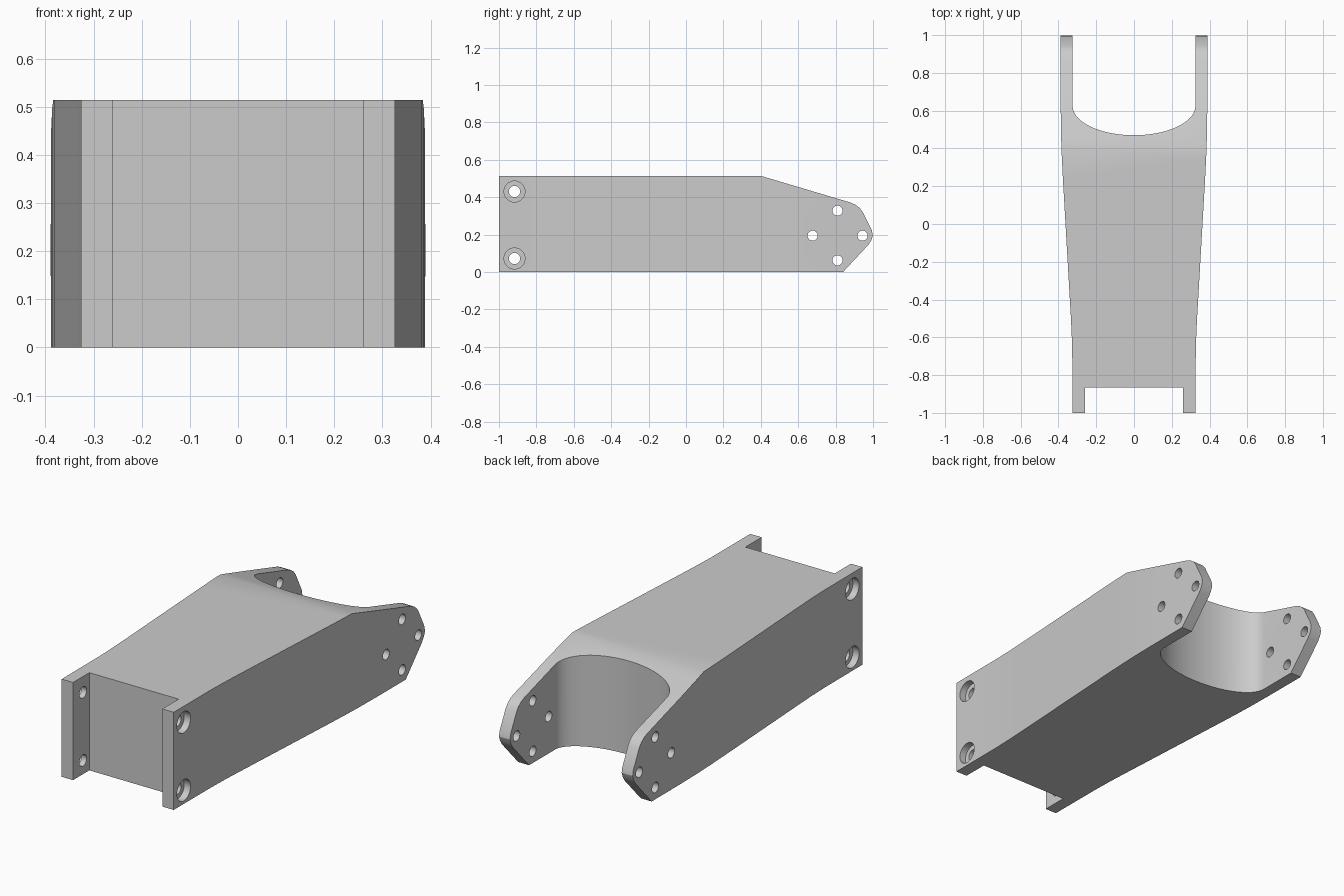
import bpy, bmesh, math
from mathutils import Matrix, Vector

cube = bpy.data.objects.get("Cube")
if cube:
    bpy.data.objects.remove(cube, do_unlink=True)

grey = bpy.data.materials.new("light_grey")
grey.use_nodes = True
colour = (0.6, 0.6, 0.6, 1)
grey.diffuse_color = colour
grey.node_tree.nodes["Principled BSDF"].inputs["Base Color"].default_value = colour


def to_object(name, bm):
    bmesh.ops.recalc_face_normals(bm, faces=bm.faces)
    mesh = bpy.data.meshes.new(name)
    bm.to_mesh(mesh)
    bm.free()
    mesh.materials.append(grey)
    obj = bpy.data.objects.new(name, mesh)
    bpy.context.collection.objects.link(obj)
    return obj


def extrude(name, points, offset):
    """Prism from a closed outline, extruded along offset."""
    bm = bmesh.new()
    face = bm.faces.new([bm.verts.new(p) for p in points])
    new = bmesh.ops.extrude_face_region(bm, geom=[face])["geom"]
    verts = [g for g in new if isinstance(g, bmesh.types.BMVert)]
    bmesh.ops.translate(bm, verts=verts, vec=Vector(offset))
    return to_object(name, bm)


def rods(name, centres, radius, spans):
    """Cylinders along x at each (y, z), for each x span."""
    bm = bmesh.new()
    for y, z in centres:
        for a, b in spans:
            place = Matrix.Translation(((a + b) / 2, y, z)) @ Matrix.Rotation(math.pi / 2, 4, "Y")
            bmesh.ops.create_cone(bm, cap_ends=True, segments=32, radius1=radius,
                                  radius2=radius, depth=b - a, matrix=place)
    return to_object(name, bm)


def combine(obj, cutter, operation):
    mod = obj.modifiers.new(cutter.name, "BOOLEAN")
    mod.operation, mod.solver, mod.object = operation, "EXACT", cutter
    bpy.context.view_layer.objects.active = obj
    bpy.ops.object.modifier_apply(modifier=mod.name)
    bpy.data.objects.remove(cutter, do_unlink=True)


# Plan outline: front tabs, gently flaring sides, rear arms and rounded rear pocket
half = [(0.26, -0.865), (0.26, -1), (0.326, -1), (0.327, -0.68), (0.33, -0.58),
        (0.335, -0.48), (0.342, -0.36), (0.377, 0.25), (0.382, 0.35),
        (0.386, 0.46), (0.388, 0.6), (0.389, 1), (0.325, 1)]
steps = 20
half += [(0.325 * math.cos(t), 0.625 - 0.155 * math.sin(t))
         for t in (math.pi / 2 * i / steps for i in range(steps))]
plan = half + [(0, 0.47)] + [(-x, y) for x, y in reversed(half)]
bracket = extrude("arm_bracket", [(x, y, -0.1) for x, y in plan], (0, 0, 0.8))

# Side profile: flat bottom, sloped top towards the blunt rear tip
side = [(-1.1, 0), (0.84, 0), (0.975, 0.145), (0.99, 0.168), (0.999, 0.195), (0.994, 0.222),
        (0.945, 0.32), (0.928, 0.343), (0.905, 0.36), (0.88, 0.371), (0.4, 0.514), (-1.1, 0.514)]
combine(bracket, extrude("side_profile", [(-1, y, z) for y, z in side], (2, 0, 0)), "INTERSECT")

# Bolt holes in the arms and front tabs, with counterbores on the outside of the tabs
front = [(-0.917, 0.072), (-0.917, 0.43)]
rear = [(0.81, 0.062), (0.81, 0.328), (0.677, 0.194), (0.944, 0.194)]
both = [(-0.6, -0.2), (0.2, 0.6)]
combine(bracket, rods("arm_holes", rear, 0.027, both), "DIFFERENCE")
combine(bracket, rods("tab_holes", front, 0.03, both), "DIFFERENCE")
combine(bracket, rods("tab_counterbores", front, 0.056, [(-0.6, -0.29), (0.29, 0.6)]), "DIFFERENCE")

# Smooth the curved walls and keep the edges crisp
bpy.ops.object.select_all(action="DESELECT")
bracket.select_set(True)
bpy.context.view_layer.objects.active = bracket
bpy.ops.object.shade_smooth_by_angle(angle=math.radians(20))
